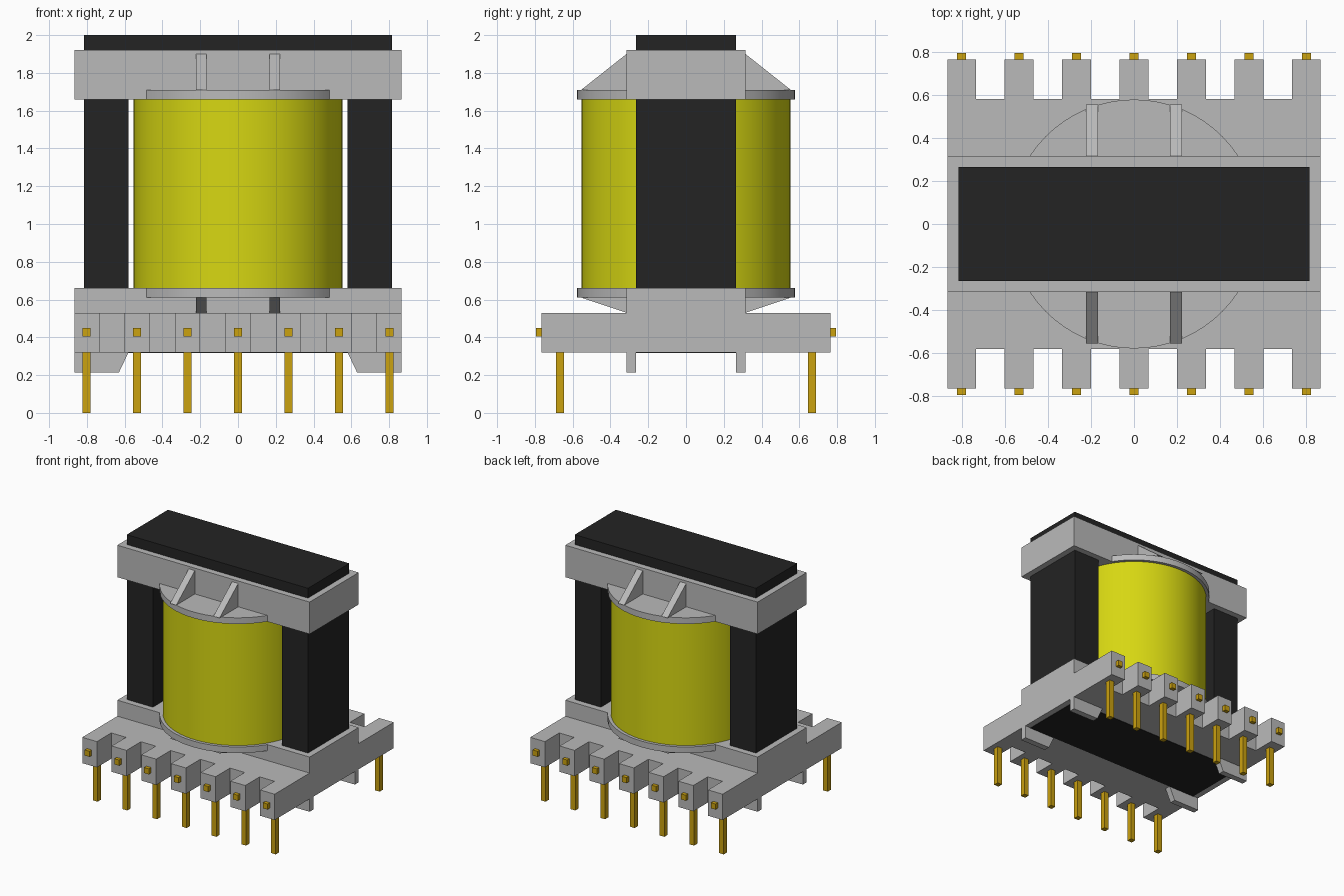
import bpy
import bmesh
import math
from mathutils import Vector

if "Cube" in bpy.data.objects:
    bpy.data.objects.remove(bpy.data.objects["Cube"], do_unlink=True)


def material(name, rgb):
    m = bpy.data.materials.new(name)
    m.use_nodes = True
    m.diffuse_color = (*rgb, 1)
    m.node_tree.nodes["Principled BSDF"].inputs["Base Color"].default_value = (*rgb, 1)
    return m


GREY = material("grey plastic", (0.49, 0.49, 0.49))
BLACK = material("black ferrite", (0.017, 0.017, 0.017))
YELLOW = material("yellow tape", (0.68, 0.68, 0.006))
GOLD = material("gold pin", (0.60, 0.36, 0.005))


def prism(name, outline, offset, axis, mat):
    """Extrude a closed outline of 3D points along an axis vector."""
    bm = bmesh.new()
    face = bm.faces.new([bm.verts.new(Vector(p) + Vector(offset)) for p in outline])
    new = bmesh.ops.extrude_face_region(bm, geom=[face])["geom"]
    verts = [v for v in new if isinstance(v, bmesh.types.BMVert)]
    bmesh.ops.translate(bm, verts=verts, vec=axis)
    bmesh.ops.recalc_face_normals(bm, faces=bm.faces)
    mesh = bpy.data.meshes.new(name)
    bm.to_mesh(mesh)
    bm.free()
    obj = bpy.data.objects.new(name, mesh)
    mesh.materials.append(mat)
    bpy.context.collection.objects.link(obj)
    return obj


def box(name, x, y, z, mat):
    x0, x1 = sorted(x)
    y0, y1 = sorted(y)
    base = [(x0, y0, z[0]), (x1, y0, z[0]), (x1, y1, z[0]), (x0, y1, z[0])]
    return prism(name, base, (0, 0, 0), (0, 0, z[1] - z[0]), mat)


def smooth(obj):
    bpy.ops.object.select_all(action="DESELECT")
    obj.select_set(True)
    bpy.context.view_layer.objects.active = obj
    bpy.ops.object.shade_smooth_by_angle(angle=math.radians(30))


W, D = 0.865, 0.315            # half size of the bobbin blocks
CW, CD = 0.815, 0.265          # half size of the core
LOW, HIGH = 0.66, 1.66         # winding window
pitch, tooth = 0.267, 0.067    # pin spacing, half tooth width
pin_x = [i * pitch for i in range(-3, 4)]

# Pin base: comb-shaped plate with teeth along front and back
front = []
for x in pin_x:
    a, b = max(x - tooth, -W), min(x + tooth, W)
    front += [(a, -0.58), (a, -0.765), (b, -0.765), (b, -0.58)]
front = front[1:-1]
comb = front + [(-x, -y) for x, y in front]
prism("pin_base", [(x, y, 0.32) for x, y in comb], (0, 0, 0), (0, 0, 0.21), GREY)

# Bobbin end blocks
box("lower_block", (-W, W), (-D, D), (0.53, LOW), GREY)
box("upper_block", (-W, W), (-D, D), (HIGH, 1.92), GREY)

# Ferrite core: yokes, outer legs and centre post
box("upper_yoke", (-CW, CW), (-CD, CD), (HIGH + 0.01, 2.0), BLACK)
box("lower_yoke", (-CW, CW), (-CD, CD), (0.317, LOW - 0.01), BLACK)
for side, s in (("left", 1), ("right", -1)):
    box(side + "_core_leg", (s * 0.58, s * CW), (-CD, CD), (LOW - 0.01, HIGH + 0.01), BLACK)

# Winding
circle = [(0.553 * math.cos(t * math.tau / 72), 0.553 * math.sin(t * math.tau / 72), LOW)
          for t in range(72)]
smooth(prism("winding", circle, (0, 0, 0), (0, 0, HIGH - LOW), YELLOW))

# Flange lips, ribs, feet and pins on both faces
R = 0.578
start = math.asin(D / R)
for face, s in (("front", -1), ("back", 1)):
    angles = [start + (math.pi - 2 * start) * i / 20 for i in range(21)]
    arc = [(R * math.cos(t), s * R * math.sin(t), 0) for t in angles]
    for level, z in (("lower", 0.61), ("upper", HIGH)):
        smooth(prism(f"{face}_{level}_flange", arc, (0, 0, z), (0, 0, 0.05), GREY))

    for side, m in (("left", 1), ("right", -1)):
        x = m * 0.195 - 0.0275
        upper = [(x, s * D, 1.71), (x, s * 0.555, 1.71), (x, s * D, 1.9)]
        lower = [(x, s * D, 0.61), (x, s * 0.555, 0.61), (x, s * D, 0.53)]
        prism(f"{face}_{side}_upper_rib", upper, (0, 0, 0), (0.055, 0, 0), GREY)
        prism(f"{face}_{side}_lower_rib", lower, (0, 0, 0), (0.055, 0, 0), GREY)

        foot = [(m * W, s * CD, 0.32), (m * W, s * CD, 0.215),
                (m * 0.63, s * CD, 0.215), (m * 0.58, s * CD, 0.32)]
        prism(f"{face}_{side}_foot", foot, (0, 0, 0), (0, s * (D - CD), 0), GREY)

    for i, x in enumerate(pin_x):
        h = 0.021
        box(f"{face}_pin_{i + 1}", (x - h, x + h), (s * 0.647, s * 0.689), (0, 0.43), GOLD)
        box(f"{face}_pin_end_{i + 1}", (x - h, x + h), (s * 0.66, s * 0.795),
            (0.405, 0.45), GOLD)
